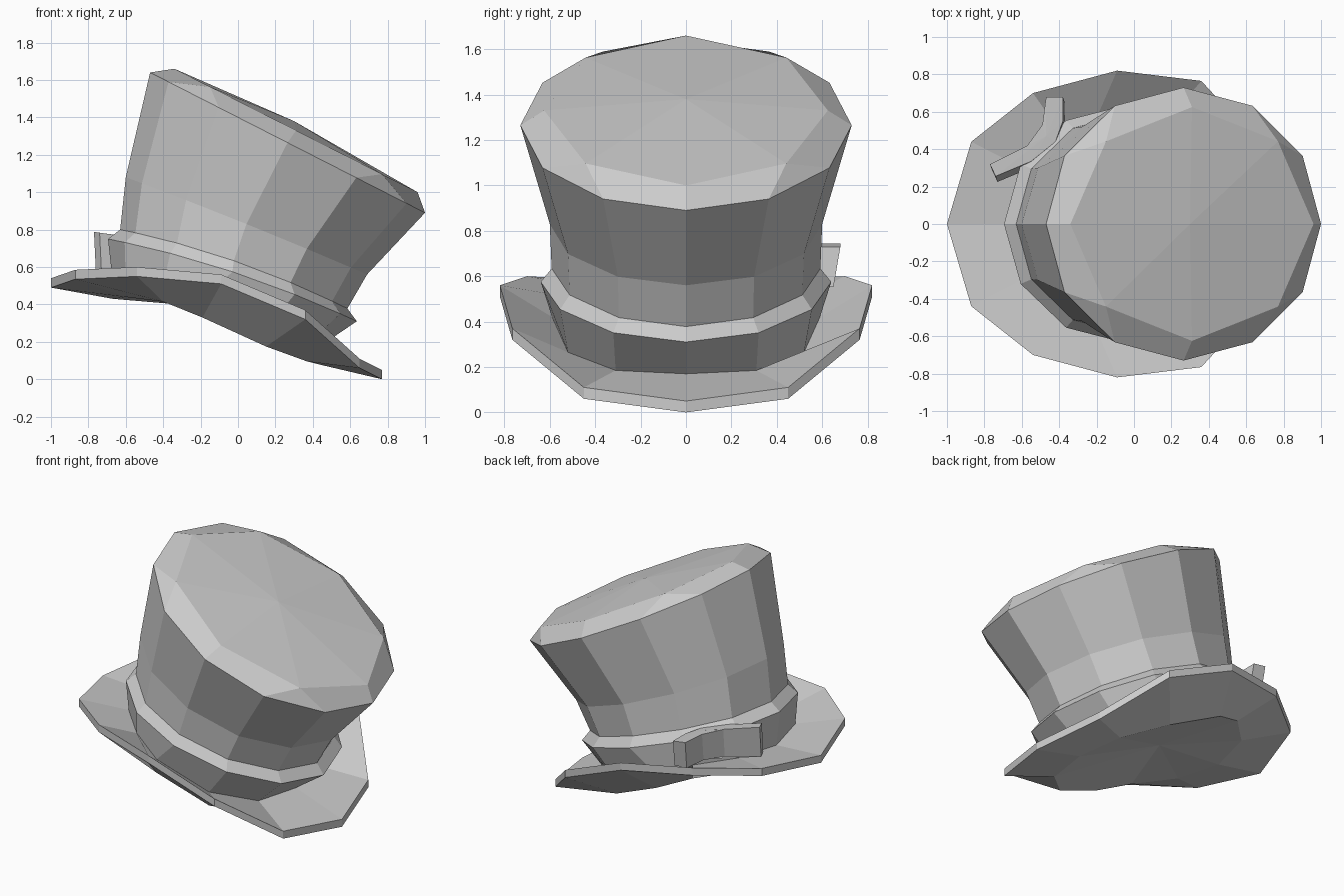
import bpy, bmesh, math

if "Cube" in bpy.data.objects:
    bpy.data.objects.remove(bpy.data.objects["Cube"])

TWELVE = [30 * i for i in range(12)]
# Octagon angles listed as twelve, so it can be skinned to a twelve-sided ring
EIGHT = [0, 45, 45, 90, 135, 135, 180, 225, 225, 270, 315, 315]


def tilted_ring(left, right, width, arch=0, angles=TWELVE):
    """Oval ring between two (x, z) points on the centre line; arch lifts its sides."""
    cx, cz = (left[0] + right[0]) / 2, (left[1] + right[1]) / 2
    hx, hz = (left[0] - right[0]) / 2, (left[1] - right[1]) / 2
    ring = []
    for a in map(math.radians, angles):
        c, s = math.cos(a), math.sin(a)
        ring.append((cx + hx * c, width * s, cz + hz * c + arch * s * s))
    return ring


def mirrored_ring(half):
    """Full ring from the +y half, listed from -x to +x."""
    return half + [(x, -y, z) for x, y, z in half[-2:0:-1]]


def raised(ring, dz):
    return [(x, y, z + dz) for x, y, z in ring]


def loft(name, rings, start=None, end=None):
    """Skin the rings; optional pole points close the ends with fans."""
    bm = bmesh.new()
    loops = [[bm.verts.new(p) for p in r] for r in rings]
    n = len(loops[0])
    for a, b in zip(loops, loops[1:]):
        for i in range(n):
            j = (i + 1) % n
            bm.faces.new((a[i], b[i], b[j], a[j]))
    if start:
        v = bm.verts.new(start)
        for i in range(n):
            bm.faces.new((v, loops[0][i], loops[0][(i + 1) % n]))
    if end:
        v = bm.verts.new(end)
        for i in range(n):
            bm.faces.new((v, loops[-1][(i + 1) % n], loops[-1][i]))
    bmesh.ops.remove_doubles(bm, verts=bm.verts, dist=0.0005)
    # Faces are wound for clockwise rings; flip when the result points inward
    bmesh.ops.recalc_face_normals(bm, faces=bm.faces)
    mesh = bpy.data.meshes.new(name)
    bm.to_mesh(mesh)
    bm.free()
    obj = bpy.data.objects.new(name, mesh)
    bpy.context.collection.objects.link(obj)
    return obj


# Brim: curled outer edge, arched head opening, shallow hollow underside
outer = mirrored_ring([(-1, 0, .49), (-.87, .44, .535), (-.54, .70, .55), (-.09, .82, .51),
                       (.36, .765, .32), (.65, .45, .06), (.77, 0, 0)])
inner = mirrored_ring([(-.67, 0, .43), (-.60, .30, .44), (-.40, .50, .415), (-.19, .59, .33),
                       (.15, .52, .175), (.37, .31, .095), (.43, 0, .08)])
base = raised(inner, .09)
loft("brim", [inner, outer, raised(outer, .05), base], start=(-.20, 0, .39))

# Hat band: flares up from the brim, then bevels into the crown
band_top = tilted_ring((-.63, .80), (.585, .378), .592, .045)
loft("hat_band", [base, tilted_ring((-.695, .75), (.635, .31), .64, .045), band_top])

# Crown: flared wall, rim, and an eight-sided gently domed top
loft("crown", [band_top,
               tilted_ring((-.60, 1.08), (.69, .56), .60, .01),
               tilted_ring((-.47, 1.64), (1.0, .89), .73),
               tilted_ring((-.34, 1.66), (.96, 1.0), .625, angles=EIGHT)],
     end=(.30, 0, 1.38))

# Bow: two stubby arms forming a V on the band, leaning outward
plan = [(-.77, .32), (-.74, .255), (-.55, .335), (-.42, .44),
        (-.38, .55), (-.38, .68), (-.47, .68), (-.49, .53), (-.57, .42)]
low = [(x + .01, y - .03, .575 - .06 * (x + .75)) for x, y in plan]
top = [(x, y, .785 - .15 * (x + .75)) for x, y in plan]
loft("bow", [low, top], start=(-.47, .46, .55), end=(-.47, .47, .745))
